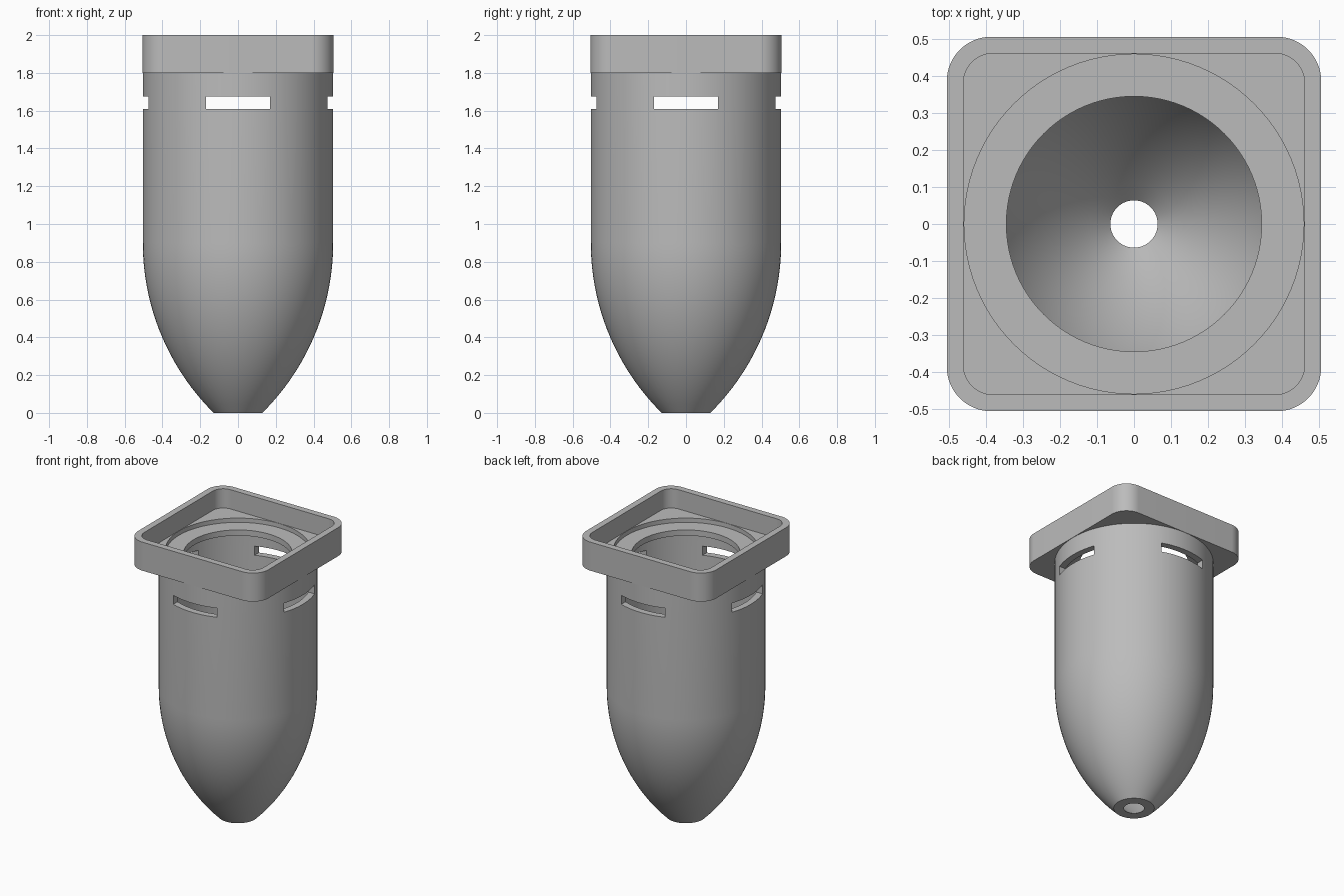
import bpy, bmesh, math

cube = bpy.data.objects.get("Cube")
if cube:
    bpy.data.objects.remove(cube, do_unlink=True)

grey = bpy.data.materials.new("plain grey")
grey.use_nodes = True
color = (0.5, 0.5, 0.5, 1)
grey.diffuse_color = color
grey.node_tree.nodes["Principled BSDF"].inputs["Base Color"].default_value = color

STEPS = 24               # segments per quarter turn
RADIUS, WALL = 0.504, 0.045
ARC_TOP, ARC_R = 0.9, 1.2675   # ogive tip: tangent height and arc radius


def ring(half, corner, z):
    """Rounded square outline; a circle when corner equals half."""
    pts = []
    for q in range(4):
        base = q * math.pi / 2
        mid = base + math.pi / 4
        off = (half - corner) * math.sqrt(2)
        for i in range(STEPS + 1):
            a = base + i / STEPS * math.pi / 2
            pts.append((off * math.cos(mid) + corner * math.cos(a),
                        off * math.sin(mid) + corner * math.sin(a), z))
    return pts


def circle(r, z):
    return ring(r, r, z)


def ogive(inset):
    """Curved tip wall from the bottom up to the straight tube."""
    r = ARC_R - inset
    heights = [ARC_TOP * i / 20 for i in range(21)]
    return [circle(RADIUS - ARC_R + math.sqrt(r * r - (ARC_TOP - z) ** 2), z)
            for z in heights]


inner = RADIUS - WALL
loops = ogive(0)                                        # outer tip
loops += [circle(RADIUS, 1.8)]                          # outer tube
loops += [ring(0.506, 0.12, 1.8), ring(0.506, 0.12, 2.0)]    # square collar
loops += [ring(0.461, 0.08, 2.0), ring(0.461, 0.08, 1.865)]  # collar pocket
loops += [circle(inner, 1.865), circle(inner, 1.835)]   # round seat
loops += [circle(0.345, 1.835), circle(0.345, 1.795)]   # ledge opening
loops += [circle(inner, 1.795)]                         # ledge underside
loops += ogive(WALL)[::-1]                              # inner tip

# Skin the closed sequence of outlines
bm = bmesh.new()
rows = [[bm.verts.new(p) for p in loop] for loop in loops]
n = len(rows[0])
for k, row in enumerate(rows):
    nxt = rows[(k + 1) % len(rows)]
    for i in range(n):
        j = (i + 1) % n
        bm.faces.new((row[i], row[j], nxt[j], nxt[i]))
bmesh.ops.remove_doubles(bm, verts=bm.verts, dist=1e-5)
bmesh.ops.recalc_face_normals(bm, faces=bm.faces)
mesh = bpy.data.meshes.new("tapered_tube")
bm.to_mesh(mesh)
bm.free()
mesh.materials.append(grey)
body = bpy.data.objects.new("tapered_tube", mesh)
bpy.context.collection.objects.link(body)

# Four side slots, cut by two crossing bars
for name, size in (("slot_cutter_x", (1.4, 0.34, 0.064)),
                   ("slot_cutter_y", (0.34, 1.4, 0.064))):
    bpy.ops.mesh.primitive_cube_add(size=1, location=(0, 0, 1.642))
    cutter = bpy.context.object
    cutter.name = name
    cutter.scale = size
    cutter.hide_render = True
    cutter.data.materials.append(grey)
    mod = body.modifiers.new(name, 'BOOLEAN')
    mod.operation = 'DIFFERENCE'
    mod.solver = 'EXACT'
    mod.object = cutter
    bpy.ops.object.select_all(action='DESELECT')
    body.select_set(True)
    bpy.context.view_layer.objects.active = body
    bpy.ops.object.modifier_apply(modifier=name)
    bpy.data.objects.remove(cutter, do_unlink=True)

bpy.ops.object.shade_smooth_by_angle(angle=math.radians(30))
